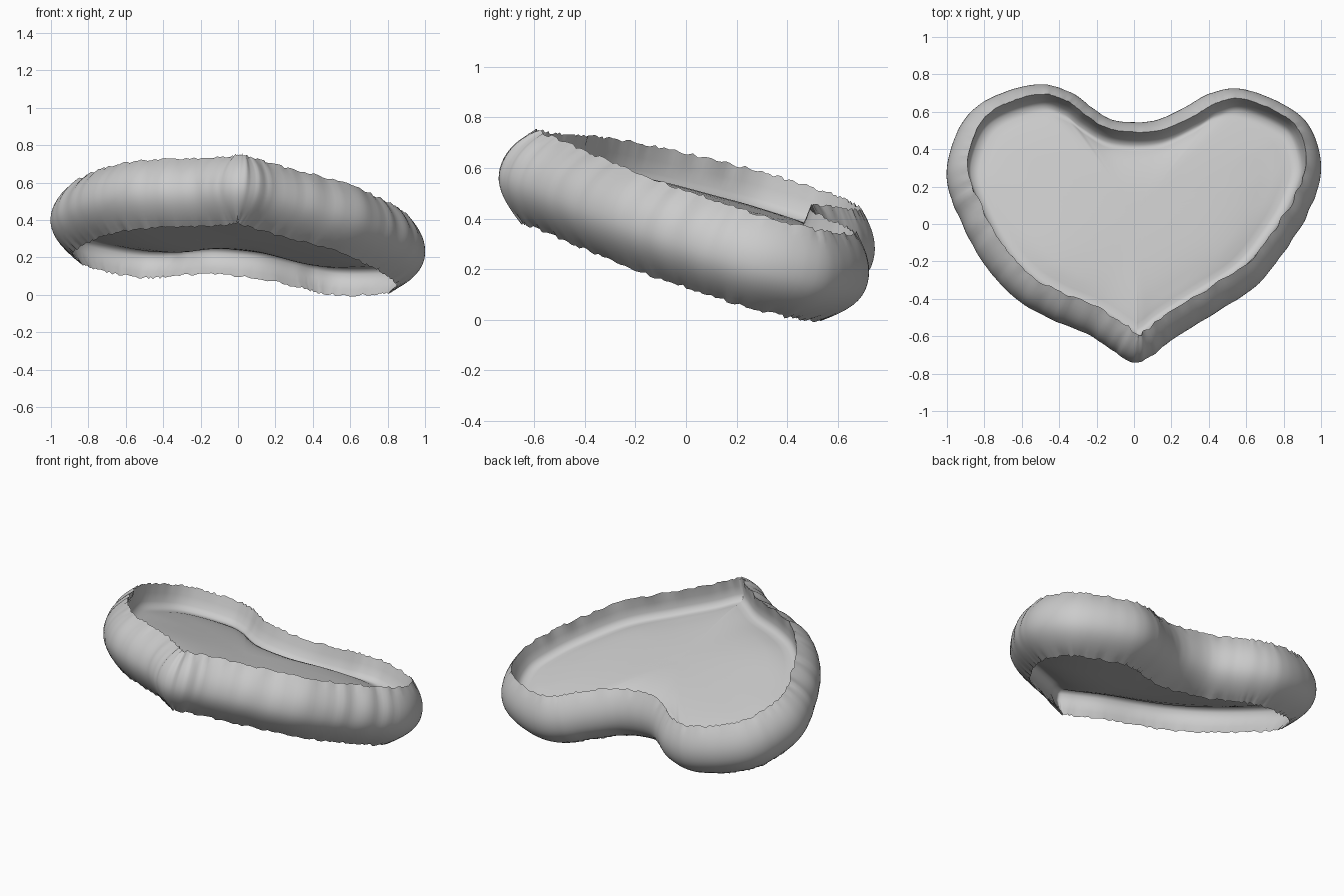
import bpy
import bmesh
import math
import random
from mathutils import Vector

random.seed(4)
old = bpy.data.objects.get("Cube")
if old:
    bpy.data.objects.remove(old, do_unlink=True)

# Soft grey material
grey = bpy.data.materials.new("soft_grey")
grey.use_nodes = True
colour = (0.6, 0.6, 0.6, 1)
grey.diffuse_color = colour
grey.node_tree.nodes["Principled BSDF"].inputs["Base Color"].default_value = colour

# Heart outline, counter-clockwise from the front tip
OUTLINE = [(0, -.735), (.1, -.7), (.2, -.62), (.39, -.5), (.65, -.33),
           (.83, -.11), (.94, .08), (1, .29), (.94, .51), (.8, .63),
           (.57, .715), (.4, .69), (.27, .62), (.1, .545), (-.1, .545),
           (-.22, .61), (-.33, .69), (-.5, .74), (-.72, .69), (-.88, .59),
           (-.97, .43), (-1, .24), (-.93, .03), (-.8, -.21), (-.64, -.385),
           (-.45, -.5), (-.235, -.59), (-.1, -.68)]
STEPS = 10
SLOPE_X, SLOPE_Y, MID_Z = -.095, -.282, .392
TILT = Vector((-SLOPE_X, -SLOPE_Y, 1)).normalized()
CENTRE = Vector((0, .03))
HALF = .185
TOP_INSET, BOTTOM_INSET = .095, .135


def smooth_loop(points, steps):
    """Closed Catmull-Rom curve through the points."""
    pts = [Vector(p) for p in points]
    out = []
    for i in range(len(pts)):
        a, b, c, d = (pts[(i + k - 1) % len(pts)] for k in range(4))
        for s in range(steps):
            t = s / steps
            out.append(b + (c - a) * t / 2
                       + (2 * a - 5 * b + 4 * c - d) * t * t / 2
                       + (3 * b - a - 3 * c + d) * t ** 3 / 2)
    return out


loop = smooth_loop(OUTLINE, STEPS)
COUNT = len(loop)


def inward(i, window=9):
    """Smoothed normal pointing into the heart."""
    t = loop[(i + window) % COUNT] - loop[i - window]
    return Vector((-t.y, t.x)).normalized()


normals = [inward(i) for i in range(COUNT)]
ragged = [random.uniform(-.007, .007) for _ in range(COUNT)]
creases = [random.uniform(-.011, .011) for _ in range(COUNT)]
pleats = [(creases[i - 1] + 2 * creases[i] + creases[(i + 1) % COUNT]) / 4
          for i in range(COUNT)]


def place(p, height):
    """Lift a plan point onto the tilted middle plane plus a height."""
    base = Vector((p.x, p.y, MID_Z + SLOPE_X * p.x + SLOPE_Y * p.y))
    return base + TILT * height


def ring(inset, height, scale=1, pleat=0):
    edge = min(1, abs(height) / HALF) ** 8
    verts = []
    for i in range(COUNT):
        front = 1 if loop[i].y < .2 else .25
        p = loop[i] + normals[i] * (inset + pleats[i] * pleat * front)
        p = CENTRE + (p - CENTRE) * scale
        wave = 0
        if scale < .9:
            wave = .006 * math.sin(5 * p.x + 1) * math.sin(6 * p.y)
        verts.append(place(p, height + ragged[i] * edge + wave))
    return verts


def loft(name, rings, cap=None, flip=False):
    """Skin a stack of rings, closing the last one to a centre point."""
    bm = bmesh.new()
    rows = [[bm.verts.new(v) for v in r] for r in rings]
    for a, b in zip(rows, rows[1:]):
        for i in range(COUNT):
            j = (i + 1) % COUNT
            quad = [a[i], a[j], b[j], b[i]]
            bm.faces.new(quad[::-1] if flip else quad)
    if cap is not None:
        tip = bm.verts.new(place(CENTRE, cap))
        for i in range(COUNT):
            tri = [rows[-1][i], rows[-1][(i + 1) % COUNT], tip]
            bm.faces.new(tri[::-1] if flip else tri)
    mesh = bpy.data.meshes.new(name)
    bm.to_mesh(mesh)
    bm.free()
    mesh.materials.append(grey)
    mesh.polygons.foreach_set("use_smooth", [True] * len(mesh.polygons))
    obj = bpy.data.objects.new(name, mesh)
    bpy.context.scene.collection.objects.link(obj)


# Bulging pleated outer wall
wall = []
LEVELS = 16
for k in range(LEVELS + 1):
    u = 2 * k / LEVELS - 1
    depth = TOP_INSET if u > 0 else BOTTOM_INSET
    wall.append(ring(depth * abs(u) ** 2.1, HALF * u, pleat=.4 + u * .6))
loft("outer_wall", wall)


def puffed_lining(name, side, profile, pleat, edge, puff):
    """Inner wall running from the rim into one puffed face of the cushion."""
    inset = profile[0][0]
    rings = [ring(inset, side * HALF, pleat=pleat)]
    rings += [ring(d, side * h) for d, h in profile[1:]]
    base = profile[-1][0]
    for s in (.95, .9, .84, .76, .66, .54, .4, .25, .1):
        rings.append(ring(base, side * (edge + puff * (1 - s ** 4)), s))
    loft(name, rings, cap=side * (edge + puff), flip=side < 0)


# Upper and lower faces of the cushion inside the ring
puffed_lining("upper_lining", 1,
              [(TOP_INSET, HALF), (.1, .13), (.108, .08), (.125, .05)],
              1, .035, .055)
puffed_lining("lower_lining", -1,
              [(BOTTOM_INSET, HALF), (.1, .14), (.075, .09), (.075, .05), (.09, .025)],
              -.2, .02, .06)
